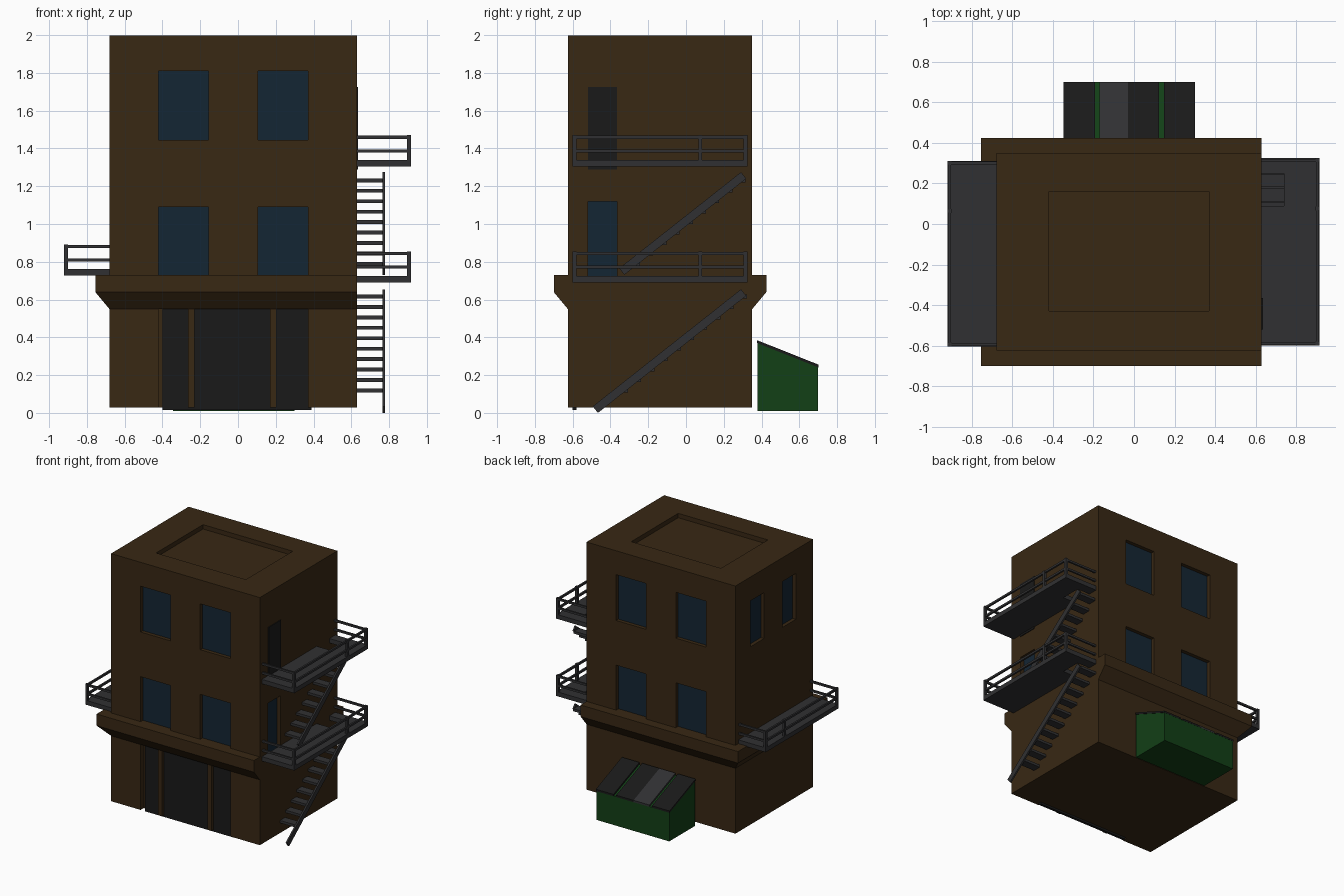
import bpy, bmesh
from mathutils import Vector

if "Cube" in bpy.data.objects:
    bpy.data.objects.remove(bpy.data.objects["Cube"])


def material(name, rgb):
    m = bpy.data.materials.new(name)
    m.diffuse_color = (*rgb, 1)
    m.use_nodes = True
    m.node_tree.nodes["Principled BSDF"].inputs["Base Color"].default_value = m.diffuse_color
    return m


BROWN = material("brown_wall", (0.040, 0.021, 0.007))
GLASS = material("blue_glass", (0.007, 0.019, 0.034))
IRON = material("dark_iron", (0.030, 0.030, 0.032))
BLACK = material("black_panel", (0.010, 0.010, 0.010))
GREEN = material("green_paint", (0.006, 0.050, 0.008))


def finish(name, bm, mat):
    bmesh.ops.recalc_face_normals(bm, faces=bm.faces)
    mesh = bpy.data.meshes.new(name)
    bm.to_mesh(mesh)
    bm.free()
    mesh.materials.append(mat)
    ob = bpy.data.objects.new(name, mesh)
    bpy.context.collection.objects.link(ob)
    return ob


def add_box(bm, x0, x1, y0, y1, z0, z1):
    vs = bmesh.ops.create_cube(bm, size=1)["verts"]
    for v in vs:
        v.co = ((x0 + x1) / 2 + v.co.x * (x1 - x0),
                (y0 + y1) / 2 + v.co.y * (y1 - y0),
                (z0 + z1) / 2 + v.co.z * (z1 - z0))


def boxes(name, items, mat):
    bm = bmesh.new()
    for b in items:
        add_box(bm, *b)
    return finish(name, bm, mat)


def prism(name, profile, spans, mat):
    """Extrude a (y, z) profile along x for each span."""
    bm = bmesh.new()
    for x0, x1 in spans:
        a = [bm.verts.new((x0, y, z)) for y, z in profile]
        b = [bm.verts.new((x1, y, z)) for y, z in profile]
        bm.faces.new(a)
        bm.faces.new(b)
        for i in range(len(a)):
            j = (i + 1) % len(a)
            bm.faces.new((a[i], a[j], b[j], b[i]))
    return finish(name, bm, mat)


X0, X1, Y0, Y1 = -0.68, 0.63, -0.625, 0.35
D = 0.035   # depth of the window recesses
E = 0.05    # cutter overshoot

# Window recesses and panes
cuts, panes = [], []
for z0, z1 in ((0.732, 1.09), (1.445, 1.81)):
    for x0, x1 in ((-0.42, -0.155), (0.105, 0.37)):
        cuts.append((x0, x1, Y0 - E, Y0 + D, z0, z1))
        panes.append((x0, x1, Y0 + D - 0.006, Y0 + D + 0.004, z0, z1))
        cuts.append((x0, x1, Y1 - D, Y1 + E, z0, z1))
        panes.append((x0, x1, Y1 - D - 0.004, Y1 - D + 0.006, z0, z1))
for y0, y1 in ((-0.41, -0.24), (-0.01, 0.16)):
    cuts.append((X0 - E, X0 + D, y0, y1, 1.445, 1.81))
    panes.append((X0 + D - 0.006, X0 + D + 0.004, y0, y1, 1.445, 1.81))
cuts.append((X1 - D, X1 + E, -0.52, -0.365, 0.70, 1.12))
panes.append((X1 - D - 0.004, X1 - D + 0.006, -0.52, -0.365, 0.70, 1.12))
# Shop openings and roof recess
for x0, x1 in ((-0.42, -0.265), (-0.23, 0.17), (0.205, 0.37)):
    cuts.append((x0, x1, Y0 - E, Y0 + 0.04, -0.02, 0.55))
cuts.append((-0.42, 0.37, -0.43, 0.16, 1.965, 2.1))

# Building body
body = boxes("building_body", [(X0, X1, Y0, Y1, 0.03, 2.0)], BROWN)
cutter = boxes("recess_cutter", cuts, BROWN)
cutter.hide_render = True
mod = body.modifiers.new("recesses", "BOOLEAN")
mod.operation, mod.solver, mod.object = "DIFFERENCE", "EXACT", cutter
bpy.context.view_layer.objects.active = body
bpy.ops.object.modifier_apply(modifier=mod.name)
bpy.data.objects.remove(cutter)

boxes("window_panes", panes, GLASS)
boxes("shop_front_panel", [(-0.40, 0.39, -0.60, -0.58, 0.015, 0.55)], BLACK)
boxes("upper_side_door", [(X1 - 0.01, X1 + 0.006, -0.52, -0.365, 1.29, 1.725)], BLACK)

# Ledge swept round the front, left and back
bm = bmesh.new()
path = ((X1, Y0, 0, -1), (X0, Y0, -1, -1), (X0, Y1, -1, 1), (X1, Y1, 0, 1))
profile = ((0, 0.55), (0.075, 0.64), (0.075, 0.732), (0, 0.732))
rings = [[bm.verts.new((x + dx * o, y + dy * o, z)) for o, z in profile]
         for x, y, dx, dy in path]
for r, s in zip(rings, rings[1:]):
    for i in range(4):
        j = (i + 1) % 4
        bm.faces.new((r[i], r[j], s[j], s[i]))
bm.faces.new(rings[0])
bm.faces.new(rings[-1])
finish("ledge", bm, BROWN)


def balcony(name, wall, side, width, y0, y1, z, hatch):
    """Floor slab with a rail of posts and two bars on three sides."""
    items = []

    def part(a, b, *rest):
        items.append((*sorted((wall + side * a, wall + side * b)), *rest))

    t = 0.035
    if hatch:
        part(0, 0.11, y0, 0.09, z, z + t)
        part(0, 0.11, 0.25, y1, z, z + t)
        part(0.11, width, y0, y1, z, z + t)
    else:
        part(0, width, y0, y1, z, z + t)
    for h in (0.075, 0.147):
        part(width - 0.017, width - 0.003, y0, y1, z + h, z + h + 0.016)
        part(0, width, y0 + 0.003, y0 + 0.017, z + h, z + h + 0.016)
        part(0, width, y1 - 0.017, y1 - 0.003, z + h, z + h + 0.016)
    for y in (y0, y0 + (y1 - y0) * 0.72, y1 - 0.02):
        part(width - 0.02, width, y, y + 0.02, z, z + 0.166)
    boxes(name, items, IRON)


balcony("lower_right_balcony", X1, 1, 0.285, -0.60, 0.325, 0.69, True)
balcony("upper_right_balcony", X1, 1, 0.285, -0.60, 0.325, 1.305, True)
balcony("left_balcony", X0, -1, 0.24, -0.605, 0.312, 0.727, False)


def stairs(name, start, end, first_z, count):
    """Outer stringer plus treads fixed to the wall."""
    a, b = Vector(start), Vector(end)
    d = (b - a).normalized()
    n = Vector((-d.y, d.x)) * 0.022
    prism(name + "_stringer", [a - n, b - n, b + n, a + n], [(0.764, 0.777)], IRON)
    treads = []
    for i in range(count):
        z = first_z + i * 0.0552
        y = a.x + (z - a.y) * d.x / d.y + 0.012
        treads.append((X1 - 0.005, 0.768, y - 0.032, y + 0.032, z - 0.01, z + 0.01))
    boxes(name + "_treads", treads, IRON)


stairs("lower_stairs", (-0.48, 0.018), (0.305, 0.638), 0.12, 10)
stairs("upper_stairs", (-0.34, 0.749), (0.305, 1.258), 0.79, 9)

# Waste bin behind the building
prism("waste_bin", [(0.378, 0.012), (0.70, 0.012), (0.70, 0.242), (0.378, 0.37)],
      [(-0.343, 0.298)], GREEN)
lid = [(0.375, 0.371), (0.702, 0.241), (0.702, 0.256), (0.375, 0.386)]
prism("bin_lids", lid, [(-0.347, -0.192), (-0.03, 0.123), (0.147, 0.302)], BLACK)
prism("bin_grey_lid", lid, [(-0.17, -0.03)], IRON)

# Lowest point is the stair foot: rest it on the ground
bpy.context.view_layer.update()
low = min((o.matrix_world @ Vector(c)).z for o in bpy.data.objects for c in o.bound_box)
for o in bpy.data.objects:
    o.location.z -= low
